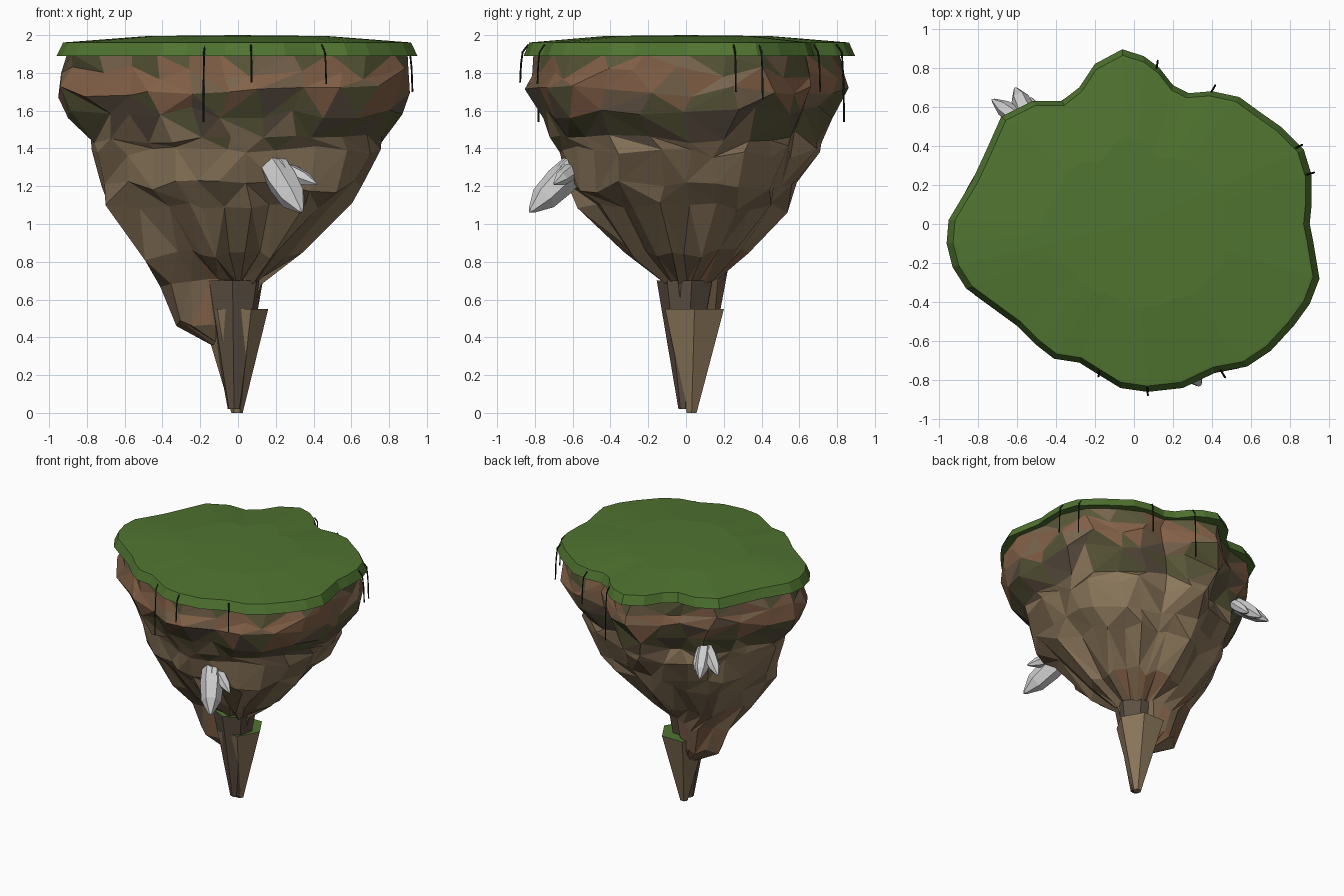
import bpy, bmesh, random
from math import pi, cos, sin, atan2, hypot
from mathutils import Vector

if "Cube" in bpy.data.objects:
    bpy.data.objects.remove(bpy.data.objects["Cube"])

random.seed(11)

# Island outline seen from above, counter-clockwise
OUTLINE = [(.90, 0), (.91, .1), (.91, .25), (.87, .38), (.75, .5), (.65, .57), (.54, .65), (.4, .68),
           (.28, .67), (.2, .71), (.13, .8), (.05, .86), (-.06, .895), (-.2, .82), (-.28, .7),
           (-.37, .63), (-.52, .63), (-.68, .55), (-.76, .37), (-.83, .22), (-.95, .02), (-.96, -.1),
           (-.93, -.22), (-.86, -.33), (-.6, -.52), (-.5, -.62), (-.41, -.69), (-.28, -.71),
           (-.2, -.76), (-.07, -.84), (.07, -.86), (.25, -.84), (.42, -.76), (.58, -.73),
           (.7, -.65), (.82, -.52), (.9, -.41), (.95, -.28), (.92, -.1)]
POLAR = sorted((atan2(y, x) % (2 * pi), hypot(x, y)) for x, y in OUTLINE)


def material(name, rgb):
    m = bpy.data.materials.new(name)
    m.diffuse_color = (*rgb, 1)
    m.use_nodes = True
    m.node_tree.nodes["Principled BSDF"].inputs["Base Color"].default_value = m.diffuse_color
    return m


GRASS = material("grass", (.08, .175, .03))
EARTH = material("dark_earth", (.11, .08, .055))
TAN = material("tan_rock", (.26, .185, .105))
BROWN = material("brown_rock", (.19, .13, .075))
RUST = material("rust_soil", (.23, .12, .065))
MOSS = material("moss", (.10, .095, .04))
VINE = material("vine", (.012, .018, .006))


def radius(a):
    """Outline radius at angle a."""
    pts = [(POLAR[-1][0] - 2 * pi, POLAR[-1][1])] + POLAR + [(POLAR[0][0] + 2 * pi, POLAR[0][1])]
    for (a0, r0), (a1, r1) in zip(pts, pts[1:]):
        if a0 <= a <= a1:
            return r0 + (r1 - r0) * (a - a0) / max(a1 - a0, 1e-6)


def loft(name, rings, mats, pick=None, split=False, tip=None):
    """Skin a stack of rings (bottom to top or outward along an axis), flat shaded."""
    bm = bmesh.new()
    vs = [[bm.verts.new(p) for p in ring] for ring in rings]
    n = len(vs[0])
    bm.faces.new(vs[0][::-1])
    for lo, hi in zip(vs, vs[1:]):
        for i in range(n):
            j = (i + 1) % n
            q = [lo[i], lo[j], hi[j], hi[i]]
            if split:
                k = random.randint(0, 1)
                q = q[k:] + q[:k]
                bm.faces.new((q[0], q[1], q[2]))
                bm.faces.new((q[0], q[2], q[3]))
            else:
                bm.faces.new(q)
    if tip:
        t = bm.verts.new(tip)
        for i in range(n):
            bm.faces.new((vs[-1][i], vs[-1][(i + 1) % n], t))
    else:
        bm.faces.new(vs[-1])
    bmesh.ops.recalc_face_normals(bm, faces=bm.faces)
    if pick:
        for f in bm.faces:
            f.material_index = pick(f)
    me = bpy.data.meshes.new(name)
    bm.to_mesh(me)
    bm.free()
    for m in mats:
        me.materials.append(m)
    ob = bpy.data.objects.new(name, me)
    bpy.context.collection.objects.link(ob)
    return ob


# Grass slab with sloped rim, a small step and a slight dome
loft("grass_top", [[(x * s, y * s, z) for x, y in OUTLINE] for s, z in
                   ((.93, 1.89), (1, 1.89), (.965, 1.96), (.95, 1.962), (.5, 1.995))],
     [GRASS], tip=(0, 0, 2))

# Rock body: height, then outline scale towards right, back, left, front
PROFILE = [(.36, .03, .03, .15, .03), (.48, .06, .06, .34, .06), (.68, .12, .13, .43, .13),
           (.84, .34, .40, .54, .37), (1.08, .62, .63, .74, .64), (1.20, .72, .71, .77, .75),
           (1.38, .81, .81, .80, .79), (1.46, .82, .82, .82, .84), (1.59, .945, .90, .93, .91),
           (1.70, .98, .97, .99, .99), (1.80, .975, .965, .965, .965), (1.90, .95, .93, .95, .94)]
COLS = 26
furrow = [random.uniform(-.12, .07) if i % 3 else -.09 for i in range(COLS)]
rings = []
for z, *side in PROFILE:
    ring = []
    for i in range(COLS):
        a = 2 * pi * (i + (random.uniform(-.3, .3) if .4 < z < 1.85 else 0)) / COLS % (2 * pi)
        q = a / (pi / 2)
        k, t = int(q) % 4, q % 1
        t = t * t * (3 - 2 * t)
        s = side[k] * (1 - t) + side[(k + 1) % 4] * t
        if z < 1.85:
            s *= 1 + random.uniform(-.035, .02) + (furrow[i] if .6 < z < 1.15 else 0)
        r = radius(a) * s
        dz = random.uniform(-.035, .035) if .4 < z < 1.85 else 0
        lobe = .05 if z < .8 and cos(a) < -.3 else 0  # low left lobe leans to the back
        ring.append((r * cos(a), r * sin(a) + lobe, z + dz))
    rings.append(ring)


def rock_colour(f):
    z = f.calc_center_median().z + random.uniform(-.05, .05)
    if z > 1.85:
        return 3
    if z > 1.66:
        return random.choice((2, 2, 1))
    if z > 1.48:
        return random.choice((3, 3, 4))
    if z > .85:
        return random.choice((0, 0, 1))
    return random.choice((1, 1, 2))


loft("rock_body", rings, [TAN, BROWN, RUST, MOSS, EARTH], rock_colour, split=True)


# Two nested tapering spikes under the body, mossy on top
def spike(name, mat, bottom, top, sides, turn):
    rr = []
    for cx, cy, rx, ry, z in (bottom, top):
        rr.append([(cx + rx * cos(turn + 2 * pi * i / sides), cy + ry * sin(turn + 2 * pi * i / sides), z)
                   for i in range(sides)])
    loft(name, rr, [mat, GRASS], lambda f: int(f.normal.z > .8))


spike("dark_spike", EARTH, (-.02, -.01, .035, .03, .02), (-.025, 0, .16, .155, .70), 7, .2)
spike("tan_spike", TAN, (-.005, .03, .03, .03, 0), (-.02, .045, .18, .18, .55), 6, 0)


# Crystal clusters: faceted shafts pointing out and down
def crystal(name, base, tip, r):
    b, t = Vector(base), Vector(tip)
    d = t - b
    u = d.cross(Vector((0, 0, 1))).normalized()
    v = d.cross(u).normalized()
    rr = [[b + d * h + (u * cos(i * pi / 3) + v * sin(i * pi / 3)) * r * w for i in range(6)]
          for h, w in ((0, .9), (.3, 1), (.68, .85), (.95, .22))]
    loft(name, rr, [], tip=t)


CRYSTALS = [("front", (.19, -.59, 1.30), (.34, -.83, 1.06), .085),
            ("front", (.22, -.58, 1.30), (.42, -.70, 1.21), .045),
            ("front", (.22, -.60, 1.34), (.29, -.72, 1.22), .035),
            ("back", (-.54, .50, 1.52), (-.73, .64, 1.41), .05),
            ("back", (-.53, .52, 1.53), (-.61, .70, 1.37), .055),
            ("back", (-.50, .52, 1.52), (-.53, .65, 1.40), .04)]
for i, (side, base, tip, r) in enumerate(CRYSTALS):
    crystal(f"{side}_crystal_{i + 1}", base, tip, r)

# Thin vines hanging over the rim: x, y, lowest z
VINES = [(-.18, -.77, 1.54), (.07, -.865, 1.75), (.46, -.775, 1.74), (.91, .26, 1.70),
         (.85, .40, 1.66), (.41, .70, 1.70), (.12, .825, 1.54)]
for i, (x, y, low) in enumerate(VINES):
    cu = bpy.data.curves.new("vine", 'CURVE')
    cu.dimensions = '3D'
    cu.bevel_depth = .005
    cu.bevel_resolution = 0
    sp = cu.splines.new('POLY')
    path = [(.965, 1.95), (1.0, 1.91), (1.01, 1.91 * .6 + low * .4), (1.015, low)]
    sp.points.add(len(path) - 1)
    for p, (s, z) in zip(sp.points, path):
        p.co = (x * s, y * s, z, 1)
    cu.materials.append(VINE)
    ob = bpy.data.objects.new(f"vine_{i + 1}", cu)
    bpy.context.collection.objects.link(ob)
